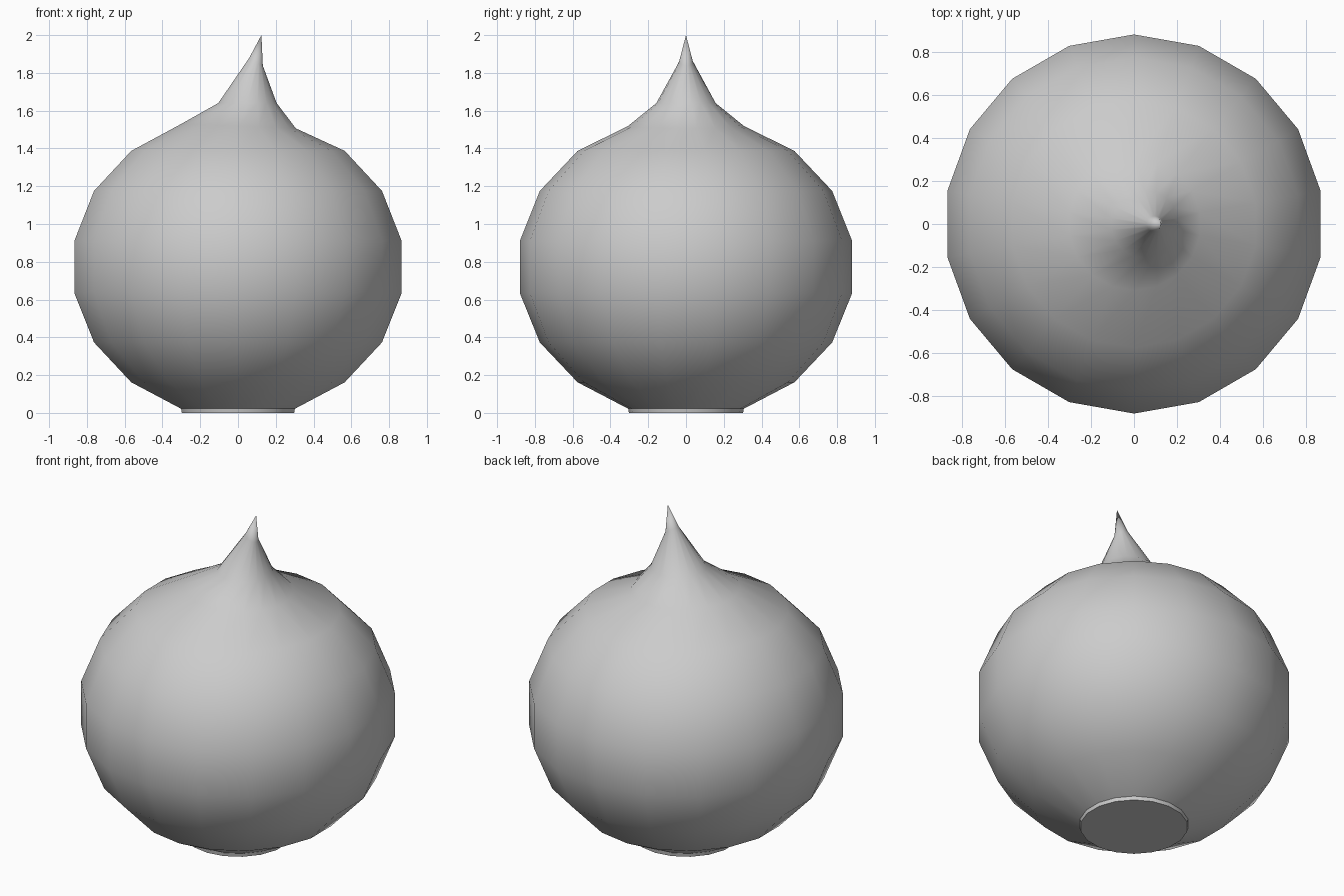
import bpy, bmesh, math

if "Cube" in bpy.data.objects:
    bpy.data.objects.remove(bpy.data.objects["Cube"])

SIDES = 18
# stacked rings: z, radius, sideways shift, tilt (z change from centre to +x edge)
RINGS = [
    (0.000, 0.302, 0.0, 0.0),
    (0.022, 0.306, 0.0, 0.0),
    (0.162, 0.574, 0.0, 0.0),
    (0.373, 0.774, 0.0, 0.0),
    (0.635, 0.880, 0.0, 0.0),
    (0.910, 0.880, 0.0, 0.0),
    (1.175, 0.774, 0.0, 0.0),
    (1.387, 0.574, 0.0, 0.0),
    (1.518, 0.308, 0.003, -0.012),
    (1.640, 0.157, 0.050, 0.0),
    (1.858, 0.037, 0.095, -0.020),
]

bm = bmesh.new()

# rounded body with bent, pointed stalk
loops = []
for z, r, shift, tilt in RINGS:
    ring = []
    for i in range(SIDES):
        a = math.pi / 2 + 2 * math.pi * i / SIDES
        ring.append(bm.verts.new((shift + r * math.cos(a), r * math.sin(a),
                                  z + tilt * math.cos(a))))
    loops.append(ring)

for lower, upper in zip(loops, loops[1:]):
    for i in range(SIDES):
        j = (i + 1) % SIDES
        bm.faces.new((lower[i], lower[j], upper[j], upper[i]))

# flat base and pointed tip
bm.faces.new(loops[0][::-1])
tip = bm.verts.new((0.124, 0, 2.0))
for i in range(SIDES):
    bm.faces.new((loops[-1][i], loops[-1][(i + 1) % SIDES], tip))

bmesh.ops.recalc_face_normals(bm, faces=bm.faces)
mesh = bpy.data.meshes.new("bulb_body")
bm.to_mesh(mesh)
bm.free()

bulb = bpy.data.objects.new("bulb_body", mesh)
bpy.context.collection.objects.link(bulb)
bpy.context.view_layer.objects.active = bulb
bulb.select_set(True)
bpy.ops.object.shade_smooth_by_angle(angle=math.radians(45))
